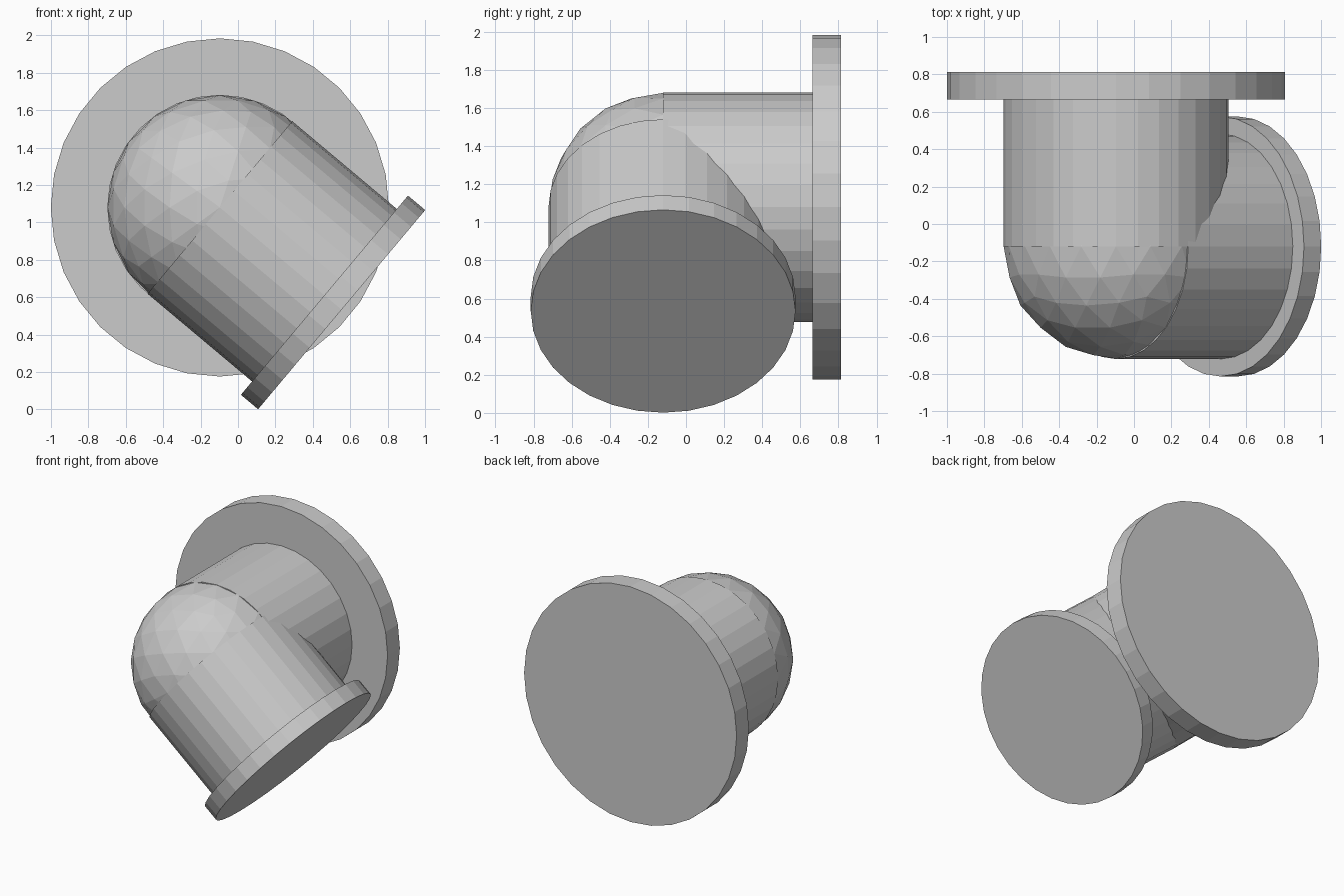
import bpy
import math
from mathutils import Vector

if "Cube" in bpy.data.objects:
    bpy.data.objects.remove(bpy.data.objects["Cube"])

grey = bpy.data.materials.new("light grey")
grey.diffuse_color = (0.6, 0.6, 0.6, 1)
grey.use_nodes = True
grey.node_tree.nodes["Principled BSDF"].inputs["Base Color"].default_value = grey.diffuse_color

JOINT = Vector((-0.097, -0.12, 1.08))  # where both pipe axes meet
PIPE_R = 0.602


def finish(name):
    obj = bpy.context.object
    obj.name = name
    obj.data.materials.append(grey)


def disc_along(name, direction, start, end, radius):
    """Closed cylinder along a direction, measured from the joint."""
    bpy.ops.mesh.primitive_cylinder_add(
        vertices=32, radius=radius, depth=end - start,
        location=JOINT + direction * (start + end) / 2,
        rotation=direction.to_track_quat('Z', 'Y').to_euler())
    finish(name)


# Faceted ball that rounds off the elbow
bpy.ops.mesh.primitive_ico_sphere_add(
    subdivisions=3, radius=0.6, location=JOINT, rotation=(math.pi / 2, 0, 0))
finish("elbow_ball")

# Rear pipe with its wide flange
back = Vector((0, 1, 0))
disc_along("rear_pipe", back, 0, 0.79, PIPE_R)
disc_along("rear_flange", back, 0.785, 0.934, 0.904)

# Side pipe sloping down to the right, with its smaller flange
slope = math.radians(40)
side = Vector((math.cos(slope), 0, -math.sin(slope)))
disc_along("side_pipe", side, 0, 0.735, PIPE_R)
disc_along("side_flange", side, 0.73, 0.85, 0.695)
